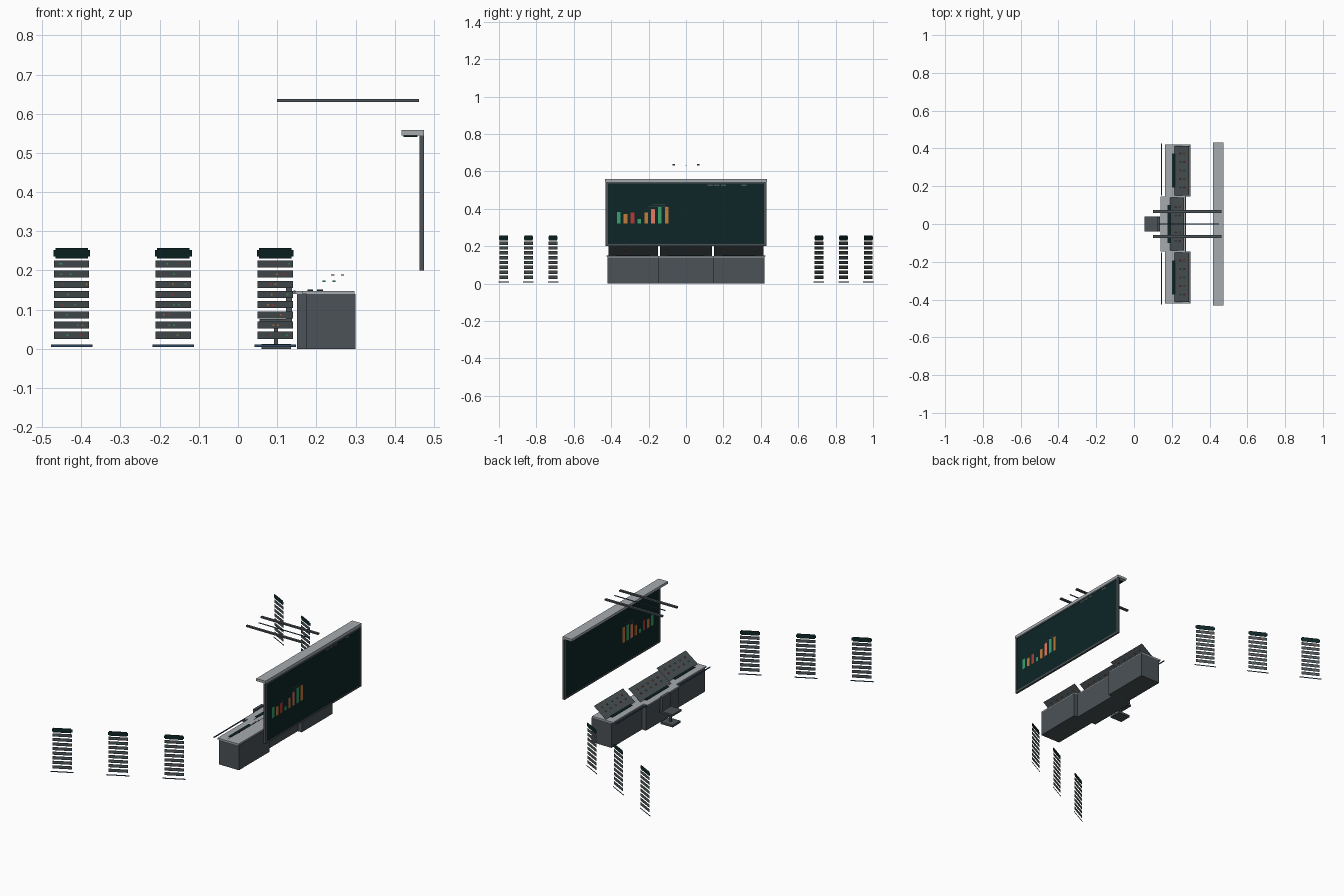
import bpy, random
from mathutils import Vector

if "Cube" in bpy.data.objects:
    bpy.data.objects.remove(bpy.data.objects["Cube"])

random.seed(4)


def material(name, r, g, b):
    m = bpy.data.materials.new(name)
    m.diffuse_color = (r, g, b, 1)
    m.use_nodes = True
    m.node_tree.nodes["Principled BSDF"].inputs["Base Color"].default_value = m.diffuse_color
    return m


SLATE = material("slate grey", 0.07, 0.085, 0.092)
LIGHT = material("light grey", 0.38, 0.41, 0.43)
DARK = material("dark teal glass", 0.004, 0.019, 0.02)
BLUE = material("steel blue", 0.04, 0.10, 0.19)
GREEN = material("green", 0.04, 0.36, 0.15)
RED = material("red", 0.45, 0.04, 0.04)
ORANGE = material("orange", 0.55, 0.20, 0.04)
SALMON = material("salmon", 0.85, 0.20, 0.13)
LAMPS = [GREEN, RED, ORANGE]


def mesh(name, verts, faces, mats, indices=None):
    me = bpy.data.meshes.new(name)
    me.from_pydata(verts, [], faces)
    for m in mats:
        me.materials.append(m)
    if indices:
        for p, i in zip(me.polygons, indices):
            p.material_index = i
    ob = bpy.data.objects.new(name, me)
    bpy.context.collection.objects.link(ob)
    return ob


def box(name, x0, x1, y0, y1, z0, z1, mat):
    v = [(x, y, z) for x in (x0, x1) for y in (y0, y1) for z in (z0, z1)]
    f = [(0, 1, 3, 2), (4, 6, 7, 5), (0, 4, 5, 1), (2, 3, 7, 6), (0, 2, 6, 4), (1, 5, 7, 3)]
    return mesh(name, v, f, [mat])


# ---- Equipment racks: upright sheets on two splayed lines ----
def rack(name, start, end, side):
    a, b = Vector((*start, 0)), Vector((*end, 0))
    d = (b - a).normalized()
    out = Vector((-d.y, d.x, 0))
    length = (b - a).length
    mats = [SLATE, DARK, BLUE, GREEN, RED, ORANGE]
    verts, faces, idx = [], [], []

    def sheet(t0, t1, z0, z1, mi, off=0.0):
        n = len(verts)
        for t, z in ((t0, z0), (t1, z0), (t1, z1), (t0, z1)):
            p = a + d * t + out * off
            verts.append((p.x, p.y * side, z))
        faces.append((n, n + 1, n + 2, n + 3))
        idx.append(mi)

    # foot rail, shelves with lamps, dark header
    sheet(-0.009, length + 0.009, 0.005, 0.011, 2)
    for i in range(8):
        z = 0.0345 + i * 0.026
        sheet(0, length, z - 0.009, z + 0.009, 0)
        for _ in range(2):
            t = random.uniform(0.01, length - 0.01)
            sheet(t, t + 0.005, z - 0.002, z + 0.002, random.choice((3, 4, 5)), 0.001)
    sheet(0.004, length - 0.004, 0.231, 0.257, 1)
    sheet(-0.002, length + 0.002, 0.236, 0.252, 1, 0.0005)
    mesh(name, verts, faces, mats, idx)


for side, tag in ((1, "back"), (-1, "front")):
    for i in range(3):
        x, y = -0.47 + 0.26 * i, 0.998 - 0.132 * i
        rack(f"{tag}_rack_{i + 1}", (x, y), (x + 0.09, y - 0.047), side)

# ---- Console: three cabinets with worktops and sloped panels ----
for name, yc, half, dx in (("centre", 0, 0.145, 0), ("left", 0.2825, 0.1375, 0.025),
                           ("right", -0.2825, 0.1375, 0.025)):
    box(f"{name}_cabinet", 0.15 + dx, 0.275 + dx, yc - half, yc + half, 0, 0.14, SLATE)
    box(f"{name}_worktop", 0.14 + dx, 0.272 + dx, yc - half, yc + half, 0.14, 0.148, LIGHT)
    w = half - 0.006
    x0, x1 = 0.19 + dx, 0.266 + dx
    mesh(f"{name}_sloped_panel",
         [(x0, yc - w, 0.1485), (x0, yc + w, 0.1485), (x1, yc + w, 0.205), (x1, yc - w, 0.205)],
         [(0, 3, 2, 1)], [SLATE])
    kw = 0.10 if dx == 0 else 0.09
    box(f"{name}_keyboard", 0.177 + dx, 0.192 + dx, yc - kw, yc + kw, 0.148, 0.151, DARK)
    # indicator buttons in two rows
    for row, (bx, bz) in enumerate(((0.22, 0.172), (0.242, 0.188))):
        for k in range(5):
            by = yc + (k - 2) * 0.045
            box(f"{name}_button_{row}_{k}", bx + dx - 0.004, bx + dx + 0.004,
                by - 0.003, by + 0.003, bz - 0.001, bz + 0.002, LAMPS[(k + row) % 3])

# hand rails in front of the side desks
for s, tag in ((1, "left"), (-1, "right")):
    y0, y1 = sorted((s * 0.15, s * 0.425))
    box(f"{tag}_hand_rail", 0.142, 0.147, y0, y1, 0.144, 0.149, BLUE)

# ---- Operator seat ----
box("seat_base", 0.06, 0.135, -0.035, 0.035, 0, 0.012, SLATE)
box("seat_post", 0.092, 0.102, -0.005, 0.005, 0.012, 0.066, SLATE)
box("seat_cushion", 0.055, 0.138, -0.04, 0.04, 0.066, 0.076, SLATE)
box("seat_back", 0.122, 0.138, -0.038, 0.038, 0.076, 0.155, SLATE)

# ---- Wall display with frame and canopy ----
box("display_glass", 0.465, 0.473, -0.42, 0.42, 0.21, 0.535, DARK)
box("frame_bottom", 0.463, 0.475, -0.43, 0.43, 0.2, 0.211, SLATE)
box("frame_top", 0.463, 0.475, -0.43, 0.43, 0.534, 0.544, SLATE)
for s in (-1, 1):
    y0, y1 = sorted((s * 0.418, s * 0.43))
    box("frame_side", 0.463, 0.475, y0, y1, 0.211, 0.534, SLATE)
box("canopy", 0.417, 0.475, -0.432, 0.432, 0.544, 0.558, LIGHT)
box("canopy_strip", 0.422, 0.458, -0.41, 0.41, 0.541, 0.544, DARK)

# bar chart reaching through the glass so it shows on both sides
bars = [(GREEN, 0.383), (ORANGE, 0.373), (RED, 0.38), (GREEN, 0.345),
        (ORANGE, 0.38), (SALMON, 0.40), (GREEN, 0.41), (ORANGE, 0.41)]
for i, (m, top) in enumerate(bars):
    y = -0.36 + i * 0.0367
    box(f"chart_bar_{i + 1}", 0.4645, 0.4735, y - 0.01, y + 0.01, 0.322, top, m)
for i, (y0, y1, z) in enumerate(((-0.2, -0.1, 0.41), (-0.18, -0.11, 0.424))):
    box(f"chart_line_{i + 1}", 0.4645, 0.4738, y0, y1, z - 0.0015, z + 0.0015, SLATE)
for i, y in enumerate((0.13, 0.165, 0.2, 0.31)):
    box(f"display_tab_{i + 1}", 0.4645, 0.4735, y - 0.014, y + 0.014, 0.521, 0.53, SLATE)

# ---- Overhead beams and cable ----
for s in (-1, 1):
    box("overhead_beam", 0.1, 0.462, s * 0.066 - 0.007, s * 0.066 + 0.007, 0.63, 0.638, SLATE)
box("overhead_cable", 0.13, 0.45, -0.003, 0.003, 0.632, 0.635, BLUE)
